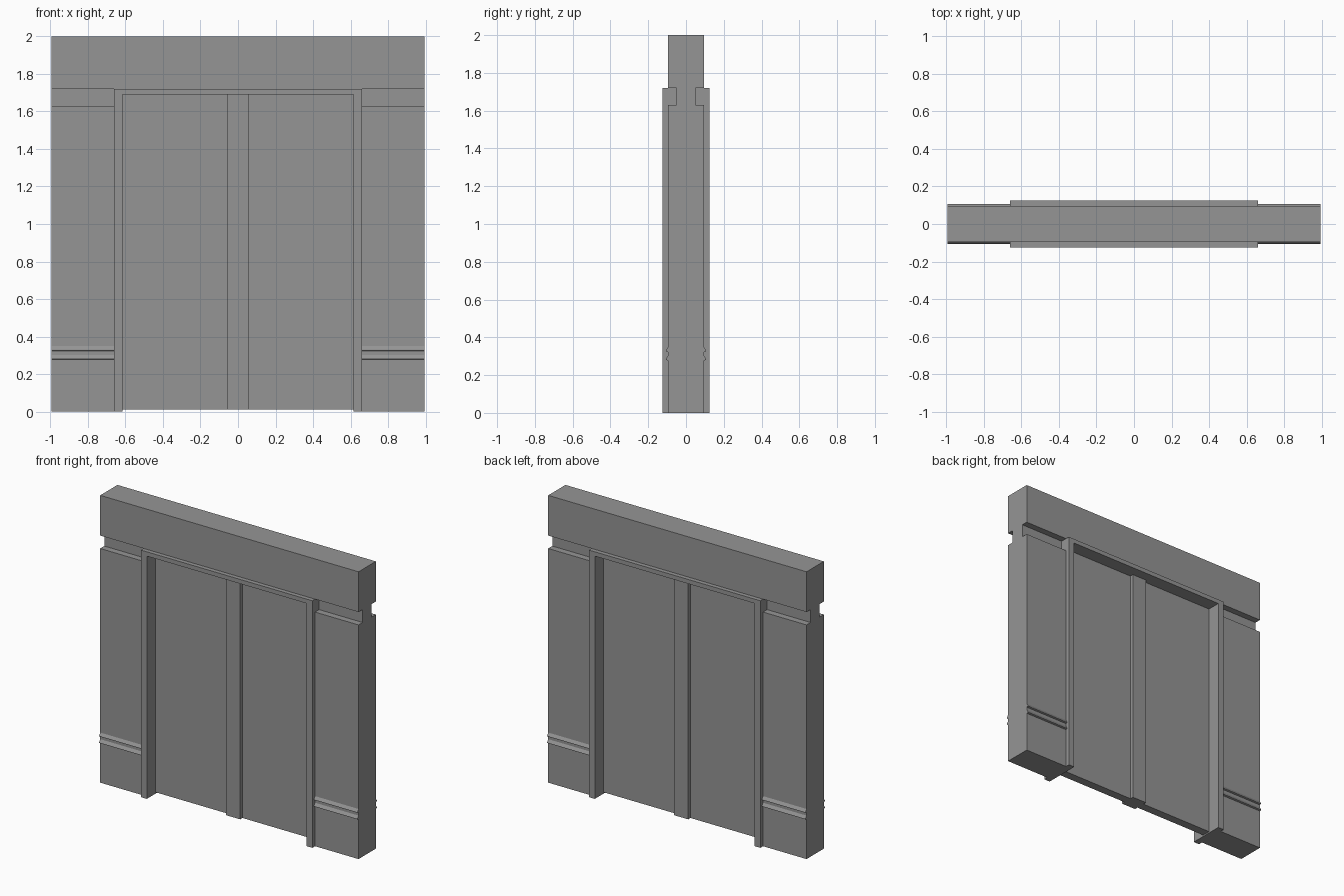
import bpy
import bmesh

if "Cube" in bpy.data.objects:
    bpy.data.objects.remove(bpy.data.objects["Cube"], do_unlink=True)

# Single flat grey
grey = bpy.data.materials.new("Plain grey")
grey.use_nodes = True
COLOUR = (0.3, 0.3, 0.3, 1.0)
grey.diffuse_color = COLOUR
grey.node_tree.nodes["Principled BSDF"].inputs["Base Color"].default_value = COLOUR


def extrude(name, points, vector):
    """Prism made by pushing a closed outline along a vector."""
    bm = bmesh.new()
    face = bm.faces.new([bm.verts.new(p) for p in points])
    result = bmesh.ops.extrude_face_region(bm, geom=[face])
    moved = [g for g in result["geom"] if isinstance(g, bmesh.types.BMVert)]
    bmesh.ops.translate(bm, verts=moved, vec=vector)
    bmesh.ops.recalc_face_normals(bm, faces=bm.faces)
    mesh = bpy.data.meshes.new(name)
    bm.to_mesh(mesh)
    bm.free()
    mesh.materials.append(grey)
    obj = bpy.data.objects.new(name, mesh)
    bpy.context.collection.objects.link(obj)
    return obj


def box(name, x0, x1, depth, z0, z1):
    """Box centred on y = 0, reaching depth to front and back."""
    outline = [(x0, -depth, z0), (x1, -depth, z0), (x1, -depth, z1), (x0, -depth, z1)]
    return extrude(name, outline, (0, 2 * depth, 0))


HALF = 0.995      # half width of the wall
WALL = 0.095      # half thickness of the wall
RIDGE = 0.107     # reach of the two trim ridges
GROOVE = 0.05     # half thickness inside the groove

# Wall: cross-section with trim ridges and groove, mirrored front to back
side = [(WALL, 0)]
for top in (0.303, 0.349):
    side += [(WALL, top - 0.026), (RIDGE, top - 0.022), (RIDGE, top - 0.018), (WALL, top)]
side += [(WALL, 1.63), (GROOVE, 1.63), (GROOVE, 1.72), (WALL, 1.72), (WALL, 2.0)]
section = side + [(-y, z) for y, z in reversed(side)]
wall = extrude("wall", [(-HALF, y, z) for y, z in section], (2 * HALF, 0, 0))

# Doorway opening, cut so that its edges lie inside the frame
cutter = box("doorway_cutter", -0.64, 0.64, 0.3, -0.2, 1.705)
cutter.hide_render = True
cut = wall.modifiers.new("doorway", 'BOOLEAN')
cut.operation = 'DIFFERENCE'
cut.solver = 'EXACT'
cut.object = cutter
bpy.context.view_layer.objects.active = wall
bpy.ops.object.modifier_apply(modifier=cut.name)
bpy.data.objects.remove(cutter, do_unlink=True)

# Door frame: one arch-shaped outline, standing proud on both sides
frame = [(-0.66, 0), (-0.66, 1.72), (0.66, 1.72), (0.66, 0),
         (0.615, 0), (0.615, 1.69), (-0.615, 1.69), (-0.615, 0)]
extrude("door_frame", [(x, -0.125, z) for x, z in frame], (0, 0.25, 0))

# Two door leaves and the post where they meet
box("left_door", 0.055, 0.615, 0.03, 0.01, 1.69)
box("right_door", -0.615, -0.055, 0.03, 0.01, 1.69)
box("centre_post", -0.055, 0.055, 0.055, 0.01, 1.69)
